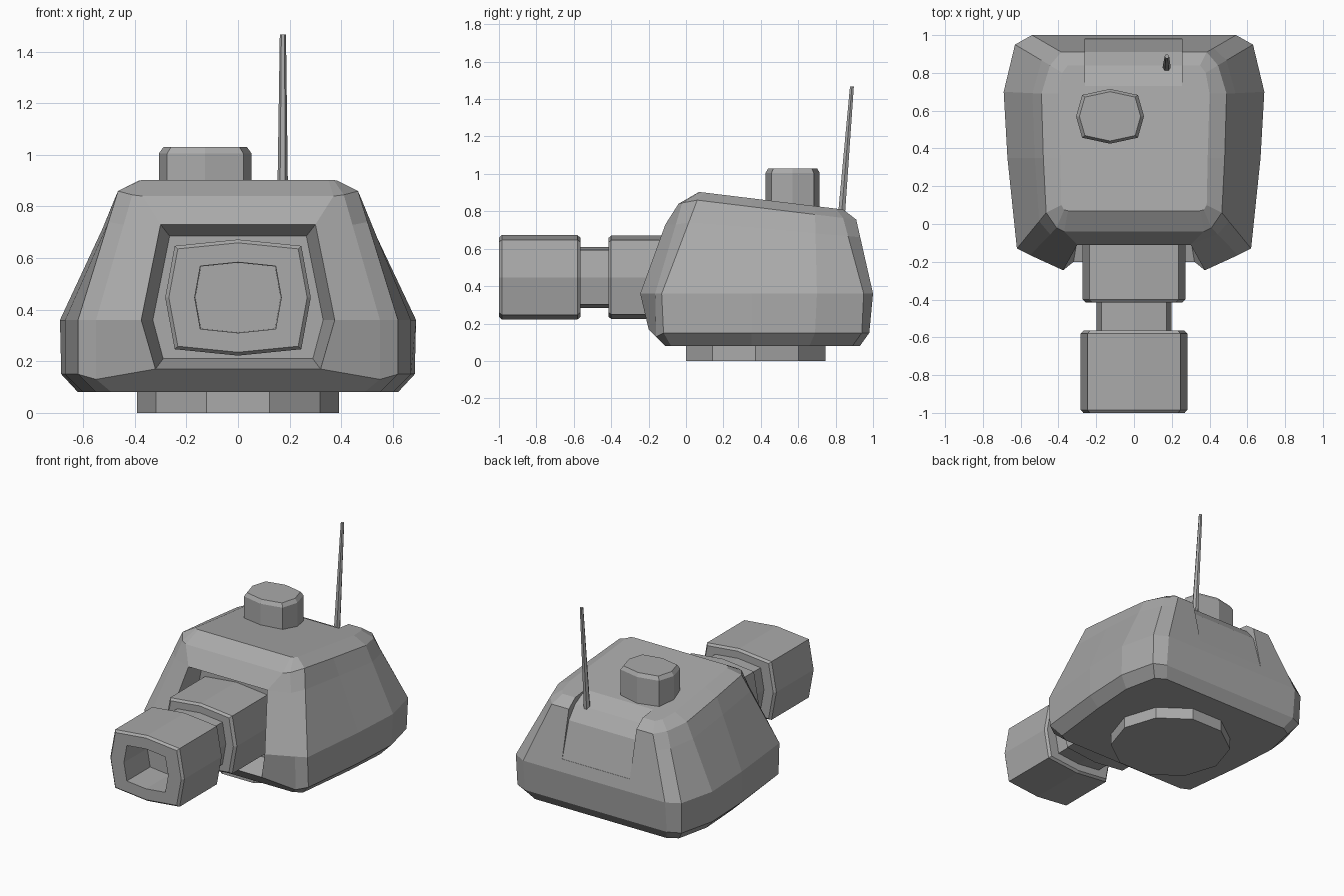
import bpy, bmesh, math
from mathutils import Vector

cube = bpy.data.objects.get("Cube")
if cube:
    bpy.data.objects.remove(cube)

grey = bpy.data.materials.new("armour grey")
grey.use_nodes = True
grey.diffuse_color = (0.4, 0.4, 0.4, 1)
grey.node_tree.nodes["Principled BSDF"].inputs["Base Color"].default_value = (0.4, 0.4, 0.4, 1)


def finish(bm, name):
    bmesh.ops.recalc_face_normals(bm, faces=bm.faces[:])
    mesh = bpy.data.meshes.new(name)
    bm.to_mesh(mesh)
    bm.free()
    mesh.materials.append(grey)
    ob = bpy.data.objects.new(name, mesh)
    bpy.context.collection.objects.link(ob)
    return ob


def loft(name, rings):
    """Closed solid through rings of equal point count."""
    bm = bmesh.new()
    loops = [[bm.verts.new(p) for p in ring] for ring in rings]
    for a, b in zip(loops, loops[1:]):
        for i in range(len(a)):
            j = (i + 1) % len(a)
            bm.faces.new((a[i], a[j], b[j], b[i]))
    bm.faces.new(loops[0])
    bm.faces.new(loops[-1])
    return finish(bm, name)


def squircle(rx, ry, cx, cy):
    """Eight-sided soft rectangle profile."""
    return [(rx, 0), (rx * cx, ry * cy), (0, ry), (-rx * cx, ry * cy),
            (-rx, 0), (-rx * cx, -ry * cy), (0, -ry), (rx * cx, -ry * cy)]


def barrel(name, sections):
    """Sections of (y, x radius, z radius) around the gun axis."""
    return loft(name, [[(x, y, GUN_Z + z) for x, z in squircle(rx, rz, 0.87, 0.89)]
                       for y, rx, rz in sections])


# Turret shell: half outlines from the front opening round to the back
bottom = [(.3, -.11, .08), (.49, -.11, .08), (.55, -.08, .08), (.6, .35, .08),
          (.62, .66, .08), (.57, .89, .08), (.5, .93, .08)]
low = [(.32, -.2, .17), (.55, -.16, .13), (.62, -.12, .15), (.67, .35, .15),
       (.685, .69, .15), (.625, .94, .15), (.54, .98, .15)]
middle = [(.375, -.245, .36), (.55, -.165, .36), (.62, -.13, .36), (.67, .35, .36),
          (.69, .7, .36), (.63, .95, .36), (.54, 1, .36)]
shoulder = [(.37, -.04, .84), (.41, -.02, .845)] + [
    (x, y, .867 - .122 * y) for x, y in
    [(.465, .06), (.48, .35), (.49, .69), (.445, .84), (.385, .91)]]
roof = [(x, y, .912 - .122 * y) for x, y in
        [(.35, .07), (.37, .075), (.385, .1), (.39, .35), (.4, .69), (.38, .8), (.35, .84)]]
brow = [Vector(a).lerp(Vector(b), 0.76) for a, b in zip(middle, shoulder)]
brow[0] = Vector((.3, -.11, .73))
recess = [(.29, -.02, .21), (.33, -.02, .36), (.265, -.02, .685)]


def mirrored(half):
    return half + [(-p[0], p[1], p[2]) for p in reversed(half)]


bm = bmesh.new()
loops = [[bm.verts.new(p) for p in mirrored(half)]
         for half in (bottom, low, middle, brow, shoulder, roof)]
count = len(loops[0])
for level, (a, b) in enumerate(zip(loops, loops[1:])):
    for i in range(count):
        if i == count - 1 and level in (1, 2):
            continue  # gun opening
        j = (i + 1) % count
        bm.faces.new((a[i], a[j], b[j], b[i]))
bm.faces.new(loops[0])
bm.faces.new(loops[-1])
# Recess behind the opening
rim = [l[0] for l in loops[1:4]] + [l[-1] for l in reversed(loops[1:4])]
inner = [bm.verts.new(p) for p in mirrored(recess)]
for i in range(6):
    j = (i + 1) % 6
    bm.faces.new((rim[i], rim[j], inner[j], inner[i]))
bm.faces.new(inner)
shell = finish(bm, "turret_shell")

# Sunken panel across the rear edge
notch = [(.73, .823), (.84, .765), (.91, .68), (.98, .44), (1.2, .44), (1.2, 1.1), (.73, 1.1)]
cutter = loft("rear_panel_cutter", [[(x, y, z) for y, z in notch] for x in (-.26, .255)])
mod = shell.modifiers.new("rear panel", 'BOOLEAN')
mod.operation = 'DIFFERENCE'
mod.object = cutter
mod.solver = 'EXACT'
bpy.context.view_layer.objects.active = shell
shell.select_set(True)
bpy.ops.object.modifier_apply(modifier=mod.name)
bpy.data.objects.remove(cutter)

# Gun: breech sleeve, neck and hollow muzzle
GUN_Z = 0.447
barrel("gun_sleeve", [(-.415, .255, .21), (-.4, .272, .223), (.1, .272, .223)])
barrel("gun_neck", [(-.6, .198, .163), (-.38, .198, .163)])
barrel("gun_muzzle", [(-.75, .165, .135), (-1, .168, .137), (-1, .268, .212), (-.985, .282, .225),
                      (-.58, .282, .225), (-.565, .268, .212)])

# Roof hatch
loft("roof_hatch", [[(x * s - .127, y * s + .57, z) for x, y in squircle(.18, .145, .82, .78)]
                    for z, s in ((.78, 1), (1.005, 1), (1.03, .9))])


def disc(n, r, x, y, z):
    return [(x + r * math.cos(k * math.tau / n), y + r * math.sin(k * math.tau / n), z)
            for k in range(n)]


# Antenna and mounting ring
loft("antenna", [disc(6, .022, .173, .828, .74), disc(6, .012, .174, .887, 1.467)])
loft("mounting_ring", [disc(10, .392, 0, .372, 0), disc(10, .392, 0, .372, .1)])
